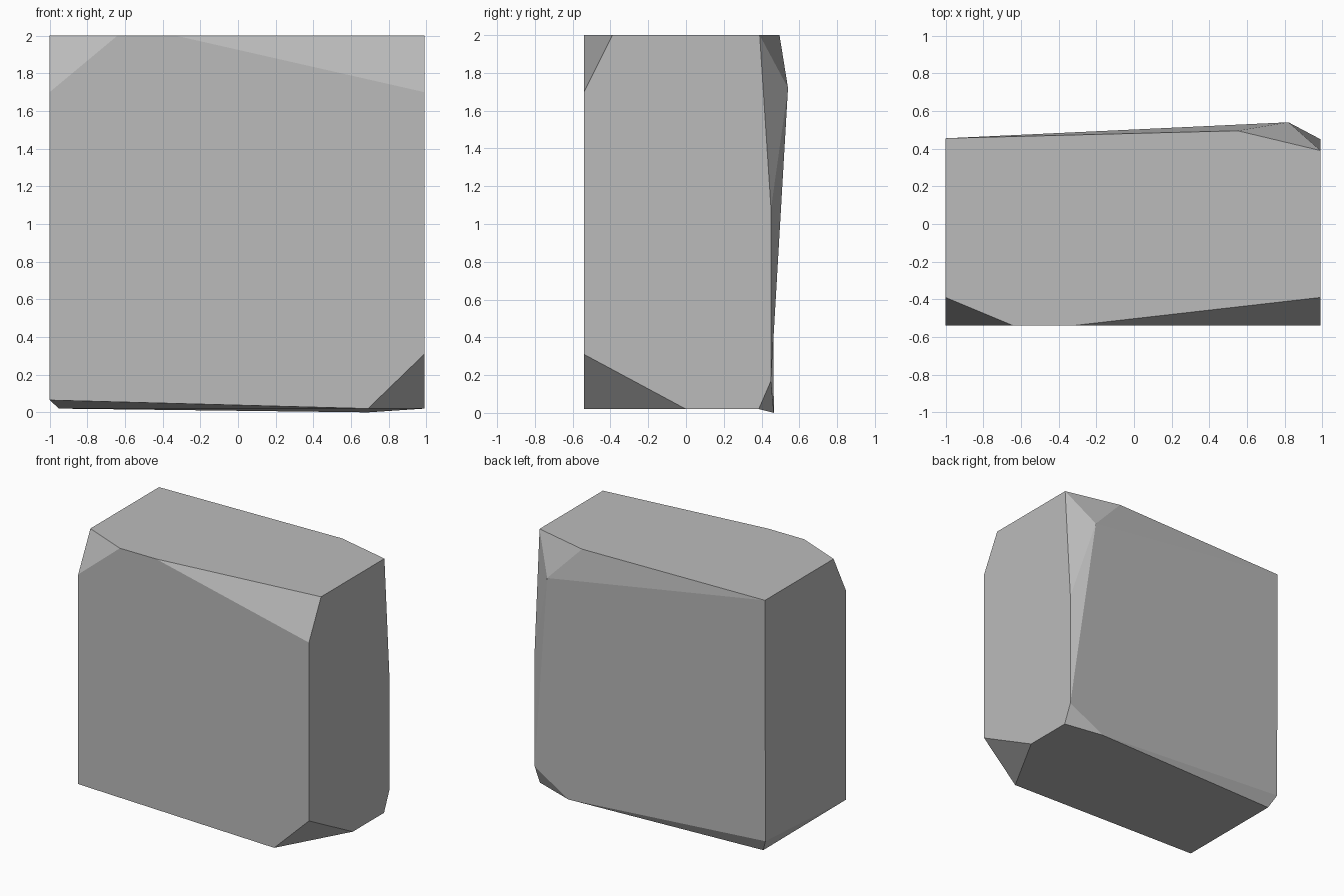
import bpy
import bmesh
from math import radians
from mathutils import Vector

cube = bpy.data.objects.get("Cube")
if cube:
    bpy.data.objects.remove(cube, do_unlink=True)

# Main planes of the block
LEFT, RIGHT = -1.0, 0.99
FRONT, BACK = -0.54, 0.45
BASE, TOP = 0.02, 2.0


def chipped(corner, slide_x, slide_y, slide_z):
    """Replace a corner by three points slid along its edges."""
    middle = ((LEFT + RIGHT) / 2, (FRONT + BACK) / 2, (BASE + TOP) / 2)
    points = []
    for axis, slide in enumerate((slide_x, slide_y, slide_z)):
        point = Vector(corner)
        point[axis] += slide if corner[axis] < middle[axis] else -slide
        points.append(point)
    return points


# Front corners
points = chipped((LEFT, FRONT, TOP), 0.36, 0.15, 0.3)
points += chipped((RIGHT, FRONT, TOP), 1.32, 0.15, 0.3)
points += chipped((RIGHT, FRONT, BASE), 0.3, 0.54, 0.29)
points.append(Vector((LEFT, FRONT, 0.065)))

# Back top corners, with a bulge standing out of the right one
points.append(Vector((LEFT, BACK + 0.005, TOP)))
ridge, shoulder, side = chipped((RIGHT, BACK, TOP), 0.44, 0.06, 0.92)
ridge.y += 0.045
points += [ridge, shoulder, side, Vector((0.82, 0.54, 1.72))]

# Back bottom corners
toe, under, edge = chipped((RIGHT, BACK, BASE), 0.3, 0.065, 0.15)
toe.y += 0.015
toe.z = 0
points += [toe, under, edge]
points += chipped((LEFT, BACK, BASE), 0.05, 0.045, 0.1)[2:]
points.append(Vector((LEFT + 0.05, BACK - 0.045, BASE)))

# Wrap the corner points in a faceted shell and merge nearly flat facets
bm = bmesh.new()
for point in points:
    bm.verts.new(point)
bmesh.ops.convex_hull(bm, input=bm.verts[:])
bmesh.ops.dissolve_limit(bm, angle_limit=radians(9),
                         verts=[], edges=bm.edges[:])
bmesh.ops.recalc_face_normals(bm, faces=bm.faces[:])
mesh = bpy.data.meshes.new("stone_block")
bm.to_mesh(mesh)
bm.free()

# Plain grey stone
stone = bpy.data.materials.new("grey_stone")
stone.use_nodes = True
colour = (0.5, 0.5, 0.5, 1)
stone.diffuse_color = colour
stone.node_tree.nodes["Principled BSDF"].inputs["Base Color"].default_value = colour
mesh.materials.append(stone)

block = bpy.data.objects.new("stone_block", mesh)
bpy.context.collection.objects.link(block)
